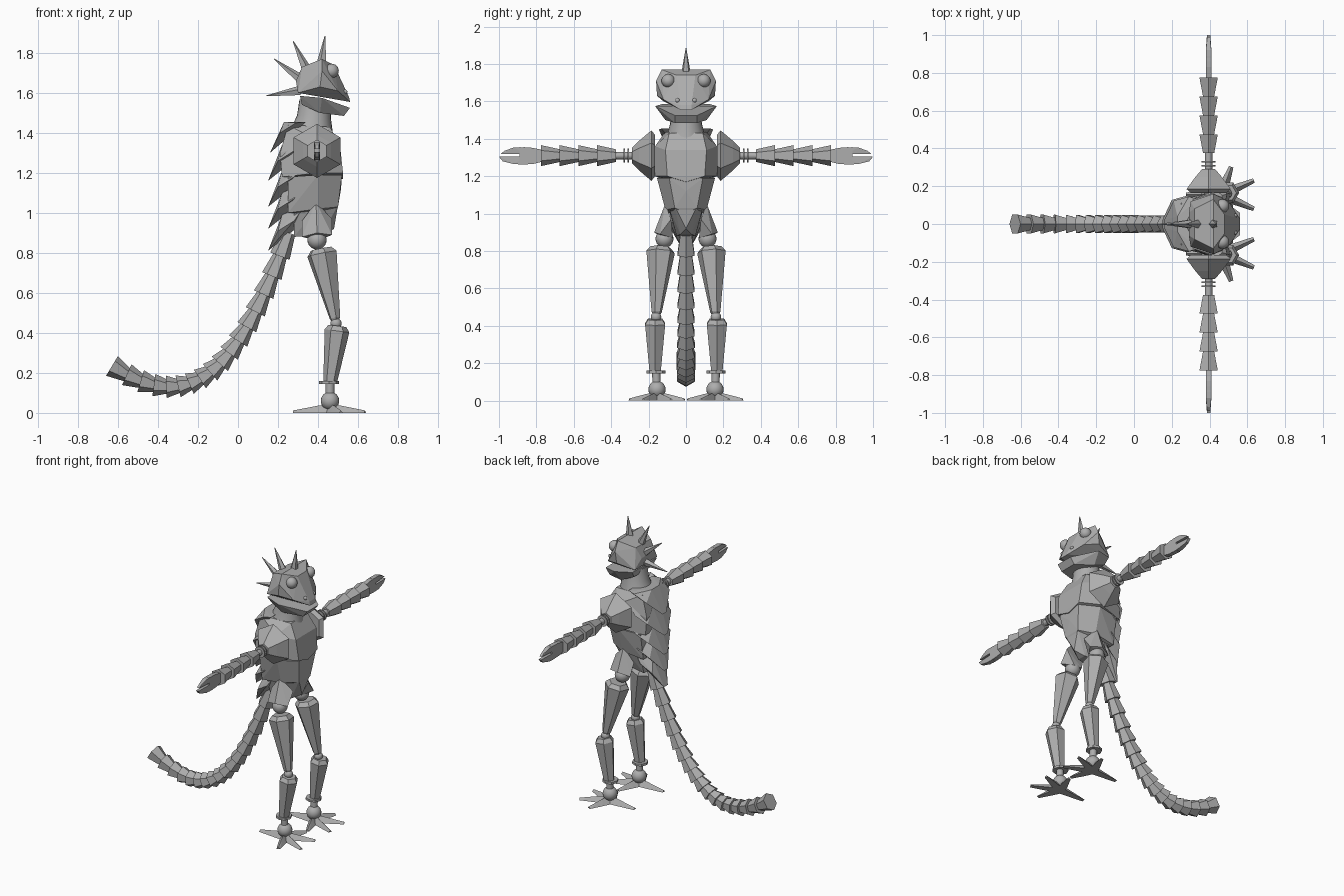
import bpy, bmesh, math
from mathutils import Vector
from mathutils.geometry import interpolate_bezier

cube = bpy.data.objects.get("Cube")
if cube:
    bpy.data.objects.remove(cube, do_unlink=True)

grey = bpy.data.materials.new("stone grey")
grey.use_nodes = True
COLOUR = (0.42, 0.42, 0.42, 1)
grey.diffuse_color = COLOUR
grey.node_tree.nodes["Principled BSDF"].inputs["Base Color"].default_value = COLOUR


def finish(name, bm, smooth=False):
    bmesh.ops.recalc_face_normals(bm, faces=bm.faces)
    for f in bm.faces:
        f.smooth = smooth and len(f.verts) <= 4
    mesh = bpy.data.meshes.new(name)
    bm.to_mesh(mesh)
    bm.free()
    mesh.materials.append(grey)
    ob = bpy.data.objects.new(name, mesh)
    bpy.context.collection.objects.link(ob)
    return ob


def hull(name, points, mirror=False):
    """Faceted convex block, optionally mirrored across the midline."""
    pts = [Vector(p) for p in points]
    if mirror:
        pts += [Vector((p.x, -p.y, p.z)) for p in pts if p.y]
    bm = bmesh.new()
    verts = [bm.verts.new(p) for p in pts]
    bmesh.ops.convex_hull(bm, input=verts)
    loose = [v for v in bm.verts if not v.link_faces]
    bmesh.ops.delete(bm, geom=loose, context="VERTS")
    bmesh.ops.dissolve_limit(bm, angle_limit=0.03, verts=bm.verts, edges=bm.edges)
    return finish(name, bm)


def tube(name, rings, sides=6, smooth=False):
    """Loft of regular polygons, given as (centre, radius) pairs."""
    ctr = [Vector(c) for c, r in rings]
    q = (ctr[-1] - ctr[0]).to_track_quat("Z", "Y")
    bm = bmesh.new()
    loops = []
    for c, (_, r) in zip(ctr, rings):
        angles = [math.pi / 2 + math.tau * i / sides for i in range(sides)]
        loops.append([bm.verts.new(c + q @ Vector((r * math.cos(a), r * math.sin(a), 0))) for a in angles])
    for a, b in zip(loops, loops[1:]):
        for i in range(sides):
            j = (i + 1) % sides
            bm.faces.new((a[i], a[j], b[j], b[i]))
    bm.faces.new(loops[0])
    bm.faces.new(loops[-1])
    return finish(name, bm, smooth)


def ball(name, centre, radius):
    bm = bmesh.new()
    bmesh.ops.create_uvsphere(bm, u_segments=20, v_segments=12, radius=radius)
    bmesh.ops.translate(bm, verts=bm.verts, vec=centre)
    return finish(name, bm, True)


# Head, jaw and neck
hull("skull", [(.29, .06, 1.66), (.32, .08, 1.73), (.42, .13, 1.77), (.48, .05, 1.74),
               (.42, .16, 1.71), (.41, .155, 1.63), (.30, .12, 1.60), (.50, .12, 1.61),
               (.56, .03, 1.555), (.555, .03, 1.58)], True)
hull("lower_jaw", [(.31, .13, 1.585), (.32, .10, 1.54), (.42, .165, 1.575), (.56, .06, 1.525),
                   (.53, .06, 1.485), (.41, .11, 1.50)], True)
tube("neck", [((.37, 0, 1.41), .105), ((.38, 0, 1.48), .085), ((.385, 0, 1.56), .078)], 24, True)
SPIKES = [((.42, 0, 1.75), (.435, 0, 1.885)), ((.34, 0, 1.72), (.275, 0, 1.86)),
          ((.31, 0, 1.67), (.18, 0, 1.77)), ((.31, 0, 1.61), (.14, 0, 1.585))]
for i, (base, tip) in enumerate(SPIKES):
    tube(f"head_spike_{i + 1}", [(base, .026), (tip, .002)], 5)

# Torso
hull("chest", [(.25, .11, 1.44), (.46, .09, 1.43), (.51, .11, 1.34), (.525, .10, 1.20),
               (.525, 0, 1.17), (.40, .165, 1.36), (.40, .165, 1.2), (.21, .12, 1.3),
               (.22, .12, 1.18)], True)
hull("belly", [(.52, .09, 1.19), (.515, 0, 1.12), (.40, .155, 1.19), (.50, .06, 1.03),
               (.40, .11, 1.02), (.25, .13, 1.18), (.25, .10, 1.0), (.49, 0, 1.0)], True)
hull("pelvis", [(.50, .06, 1.04), (.48, 0, .92), (.40, .09, 1.03), (.28, .09, 1.02),
                (.28, .05, .88), (.42, .03, .89)], True)

# Overlapping back plates, each coming to a point along the spine
for i, (z, w) in enumerate([(1.30, .145), (1.16, .15), (1.03, .14), (.92, .12), (.81, .09)]):
    x = .16 if i == 0 else .15
    pts = [(x, .02, z), (x + .05, w * .85, z + .10), (x + .13, w, z + .15), (.34, w * .9, z + .24),
           (x + .07, .04, z + .18), (.30, 0, z + .12)]
    hull(f"back_plate_{i + 1}", [(a, b, min(c, 1.455)) for a, b, c in pts], True)

# Tail of flared segments along a curve
N = 17
path = interpolate_bezier(*[Vector((x, 0, z)) for x, z in
                            [(.25, .89), (.02, .27), (-.2, -.05), (-.63, .235)]], N + 1)
for i in range(N):
    a, b = path[i], path[i + 1]
    start = a - (b - a) * .1
    tube(f"tail_segment_{i + 1}", [(start, .034), (b, .052 + .006 * i / N)], 6)

# Paired parts
for s, side in ((1, "left"), (-1, "right")):
    def P(x, y, z):
        return (x, s * y, z)

    def arm(y):
        return P(.395, y, 1.31)

    ball(f"{side}_eye", P(.468, .095, 1.71), .036)
    ball(f"{side}_nostril", P(.535, .045, 1.605), .012)

    # Arm
    tube(f"{side}_shoulder", [(arm(.165), .11), (arm(.185), .135), (arm(.25), .08), (arm(.29), .04)], 6)
    tube(f"{side}_arm_rod", [(arm(.27), .02), (arm(.40), .02)], 16, True)
    for y in (.305, .325):
        tube(f"{side}_arm_collar", [(arm(y), .037), (arm(y + .008), .037)], 16)
    for i in range(4):
        y = .375 + .1 * i
        tube(f"{side}_arm_segment_{i + 1}", [(arm(y), .034), (arm(y + .1), .056)], 6)

    # Hand: palm and two claw-like fingers, flat front to back
    HAND = {"palm": [(.76, .03), (.83, .043), (.89, .045), (.87, 0), (.89, -.048), (.82, -.045), (.76, -.03)],
            "upper_finger": [(.86, .045), (.92, .044), (.97, .026), (.99, .01), (.86, .008)],
            "lower_finger": [(.86, -.048), (.92, -.045), (.98, -.03), (1.0, -.006), (.86, -.004)]}
    for part, outline in HAND.items():
        hull(f"{side}_{part}", [P(.395 + d * (1 if y < .95 else .6), y, 1.31 + z)
                                for y, z in outline for d in (-.015, .015)])

    # Leg
    hull(f"{side}_hip", [P(.39, .11, 1.055), P(.32, .10, .96), P(.32, .14, .88), P(.47, .14, .89),
                         P(.47, .08, .97), P(.395, .17, .90), P(.36, .07, .87), P(.42, .07, .87)])
    ball(f"{side}_hip_joint", P(.395, .115, .865), .048)
    tube(f"{side}_thigh", [(P(.415, .135, .82), .055), (P(.42, .136, .795), .078),
                           (P(.485, .157, .475), .028), (P(.487, .158, .46), .02)], 6)
    ball(f"{side}_knee", P(.49, .16, .447), .028)
    tube(f"{side}_shin", [(P(.497, .165, .435), .045), (P(.495, .165, .41), .062),
                          (P(.46, .165, .15), .034)], 6)
    tube(f"{side}_ankle_collar", [(P(.455, .16, .145), .05), (P(.455, .16, .16), .05)], 8)
    tube(f"{side}_ankle_rod", [(P(.46, .157, .08), .022), (P(.46, .16, .17), .022)], 16, True)
    ball(f"{side}_ankle", P(.46, .155, .06), .046)

    # Foot: star of five ridged toes
    for i, (tx, ty) in enumerate([(.635, .23), (.635, .08), (.515, .303), (.515, .008), (.275, .155)]):
        c, t = Vector((.46, .155, 0)), Vector((tx, ty, 0))
        d = (t - c).normalized()
        n = Vector((-d.y, d.x, 0))
        up = Vector((0, 0, 1))
        pts = [c + n * .03, c - n * .03, c + up * .045, c + d * .06 + up * .036,
               c + d * .07 + n * .024, c + d * .07 - n * .024,
               t + n * .012, t - n * .012, t + up * .012]
        hull(f"{side}_toe_{i + 1}", [P(*p) for p in pts])
